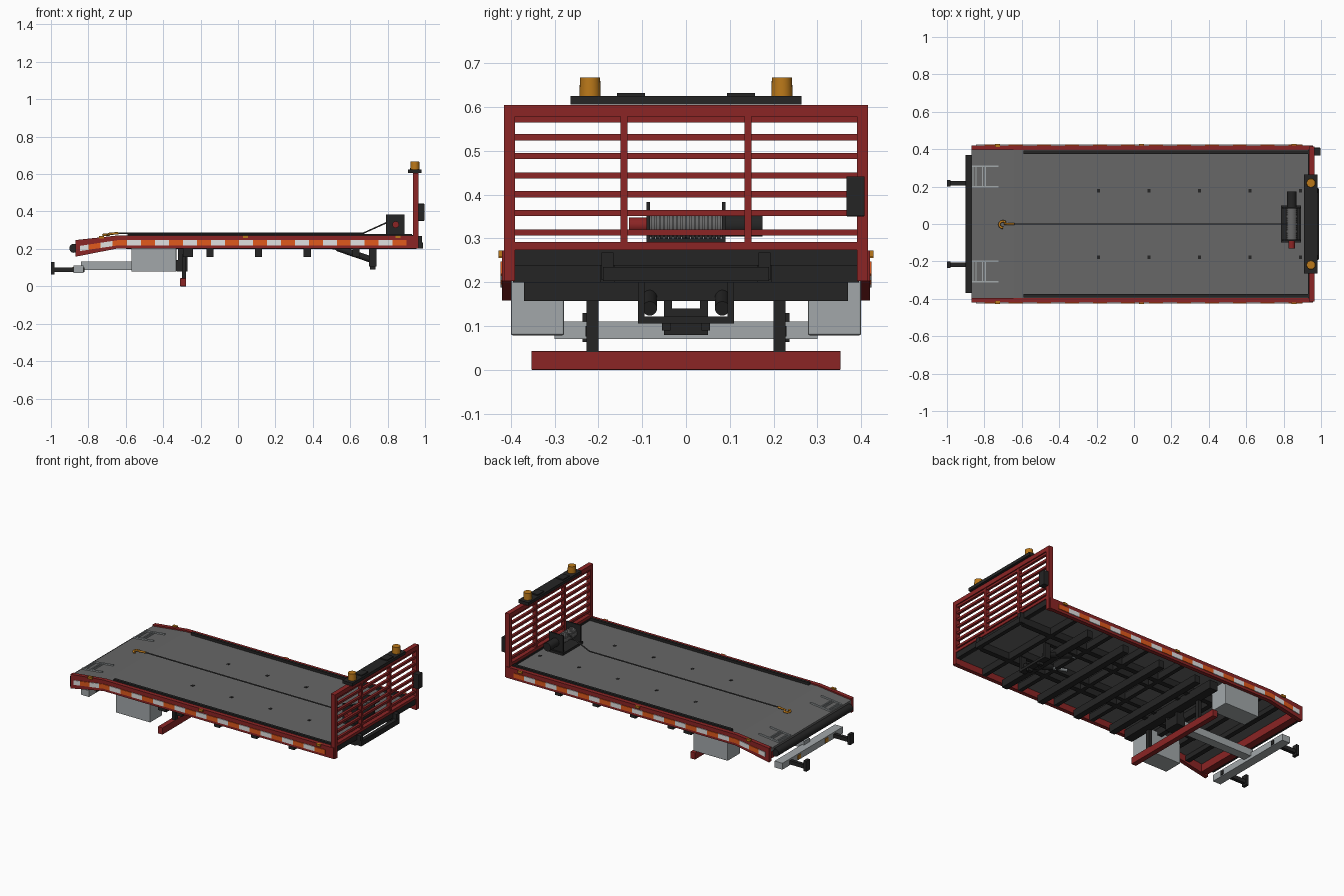
import bpy, bmesh, math
from mathutils import Vector, Matrix

if "Cube" in bpy.data.objects:
    bpy.data.objects.remove(bpy.data.objects["Cube"])


def material(name, r, g, b):
    m = bpy.data.materials.new(name)
    m.diffuse_color = (r, g, b, 1)
    m.use_nodes = True
    m.node_tree.nodes["Principled BSDF"].inputs["Base Color"].default_value = m.diffuse_color
    return m


RED = material("red paint", 0.26, 0.018, 0.018)
BLACK = material("black steel", 0.018, 0.018, 0.018)
DECK = material("deck grey", 0.135, 0.135, 0.135)
LIGHT = material("light grey metal", 0.36, 0.39, 0.40)
AMBER = material("amber", 0.50, 0.19, 0.01)
ORANGE = material("reflective orange", 0.75, 0.10, 0.012)
WHITE = material("reflective white", 0.75, 0.75, 0.75)
WIRE = material("wire rope grey", 0.06, 0.06, 0.06)


class Part:
    """Collects simple solids into one object."""
    def __init__(self, name, mat):
        self.name, self.mat, self.bm = name, mat, bmesh.new()

    def box(self, x0, x1, y0, y1, z0, z1):
        m = Matrix.Translation(((x0 + x1) / 2, (y0 + y1) / 2, (z0 + z1) / 2))
        m = m @ Matrix.Diagonal((x1 - x0, y1 - y0, z1 - z0, 1))
        bmesh.ops.create_cube(self.bm, size=1, matrix=m)
        return self

    def pair(self, x0, x1, y0, y1, z0, z1):
        self.box(x0, x1, y0, y1, z0, z1)
        return self.box(x0, x1, -y1, -y0, z0, z1)

    def rod(self, p, q, r, n=20, r2=None):
        p, q = Vector(p), Vector(q)
        d = q - p
        m = Matrix.Translation((p + q) / 2) @ d.to_track_quat('Z', 'Y').to_matrix().to_4x4()
        bmesh.ops.create_cone(self.bm, cap_ends=True, segments=n, radius1=r,
                              radius2=r if r2 is None else r2, depth=d.length, matrix=m)
        return self

    def prism(self, pts, y0, y1):
        a = [self.bm.verts.new((x, y0, z)) for x, z in pts]
        b = [self.bm.verts.new((x, y1, z)) for x, z in pts]
        self.bm.faces.new(a)
        self.bm.faces.new(b[::-1])
        for i in range(len(a)):
            j = (i + 1) % len(a)
            self.bm.faces.new((a[j], a[i], b[i], b[j]))
        return self

    def done(self, bevel=0, smooth=False):
        bmesh.ops.recalc_face_normals(self.bm, faces=self.bm.faces)
        me = bpy.data.meshes.new(self.name)
        self.bm.to_mesh(me)
        self.bm.free()
        me.materials.append(self.mat)
        ob = bpy.data.objects.new(self.name, me)
        bpy.context.collection.objects.link(ob)
        if bevel:
            mod = ob.modifiers.new("bevel", 'BEVEL')
            mod.width, mod.segments = bevel, 2
        if smooth:
            bpy.context.view_layer.objects.active = ob
            ob.select_set(True)
            bpy.ops.object.shade_smooth_by_angle(angle=math.radians(35))
            ob.select_set(False)
        return ob


def tube(name, pts, r, mat):
    cu = bpy.data.curves.new(name, 'CURVE')
    cu.dimensions, cu.bevel_depth, cu.bevel_resolution, cu.use_fill_caps = '3D', r, 2, True
    sp = cu.splines.new('POLY')
    sp.points.add(len(pts) - 1)
    for p, co in zip(sp.points, pts):
        p.co = (*co, 1)
    cu.materials.append(mat)
    bpy.context.collection.objects.link(bpy.data.objects.new(name, cu))


# deck plate with sloping tail
Part("deck", DECK).prism([(-.87, .238), (-.64, .264), (.935, .264), (.935, .242),
                          (-.64, .242), (-.87, .216)], -.397, .397).done()

# side rails, tail plate and roller
rail = [(-.87, .158), (-.64, .203), (.957, .203), (.957, .272), (-.64, .272), (-.87, .247)]
rails = Part("side_rails", RED)
for s in (-1, 1):
    rails.prism(rail, s * .395, s * .42)
rails.done()
Part("tail_plate", RED).box(-.865, -.82, -.395, .395, .17, .218).done()
Part("tail_roller", BLACK).rod((-.878, -.37, .203), (-.878, .37, .203), .024).done(smooth=True)
Part("deck_edge_strips", BLACK).pair(-.59, .93, .375, .392, .26, .28).done()

# reflective tape along both sides
tapes = (Part("white_tape", WHITE), Part("orange_tape", ORANGE))


def mid(x):
    return .233 if x > -.64 else .233 + (x + .64) * .15


edges = [-.845, -.80, -.735, -.67, -.64, -.594] + [-.594 + .0748 * i for i in range(1, 21)]
for i, (a, b) in enumerate(zip(edges, edges[1:])):
    k = (0, 1, 0, 1, 1)[i] if i < 5 else (i + 1) % 2
    for s in (-1, 1):
        tapes[k].prism([(a, mid(a) - .014), (b, mid(b) - .014), (b, mid(b) + .014),
                        (a, mid(a) + .014)], s * .419, s * .424)
for t in tapes:
    t.done()

# amber side markers and lift-bar markers
mk = Part("side_markers", AMBER)
for x, z in ((-.73, .262), (.04, .265), (.855, .265)):
    mk.pair(x - .014, x + .014, .412, .428, z - .007, z + .007)
mk.pair(-.884, -.878, .12, .15, .078, .102)
mk.done()

# tie-down slots in the deck
sl = Part("tie_down_slots", BLACK)
for i in range(5):
    x = -.19 + .27 * i
    sl.pair(x - .008, x + .008, .168, .186, .262, .266)
sl.done()

# tail key-slot trays, following the slope
tr = Part("tail_trays", LIGHT)


def top(x):
    return .264 + (x + .64) * .113


for s in (-1, 1):
    for y in (.20, .31):
        tr.prism([(-.865, top(-.865)), (-.725, top(-.725)), (-.725, top(-.725) + .008),
                  (-.865, top(-.865) + .008)], s * (y - .004), s * (y + .004))
    for x in (-.86, -.845, -.81, -.795):
        tr.box(x - .003, x + .003, s * .255 - .055, s * .255 + .055, top(x) - .002, top(x) + .007)
tr.done()

# headboard frame, posts and slats
hb = Part("headboard_frame", RED)
hb.pair(.935, .965, .39, .415, .203, .605)
hb.box(.935, .965, -.39, .39, .578, .605).box(.935, .965, -.39, .39, .274, .292)
hb.pair(.938, .962, .134, .15, .285, .58)
hb.done()
ht = Part("headboard_slats", RED)
for z in (.572, .531, .488, .444, .401, .358, .314):
    ht.box(.942, .958, -.39, .39, z - .007, z + .007)
ht.done()
Part("front_beam", BLACK).box(.93, .96, -.397, .397, .238, .274).done()
Part("front_bumper_bar", BLACK).box(.965, .99, -.19, .19, .203, .235).pair(
    .955, .985, .165, .193, .205, .268).done()
Part("control_box", BLACK).box(.96, .997, .366, .408, .35, .442).done(bevel=.003)

# light bar and beacons
Part("light_bar", BLACK).box(.91, .98, -.264, .264, .606, .625).pair(
    .92, .97, .094, .157, .62, .632).done()
be = Part("beacons", AMBER)
for s in (-1, 1):
    be.rod((.946, s * .219, .622), (.946, s * .219, .667), .0245, 24, .023)
be.done(smooth=True)

# winch
Part("winch_frame", BLACK).pair(.79, .89, .082, .09, .264, .383).box(
    .785, .892, -.1, .1, .262, .278).box(.875, .888, -.085, .085, .28, .30).done()
dr = Part("winch_drum", DECK).rod((.843, -.083, .328), (.843, .083, .328), .026)
for i in range(16):
    y = -.075 + .01 * i
    dr.rod((.843, y - .004, .328), (.843, y + .004, .328), .031)
dr.done(smooth=True)
Part("winch_motor", BLACK).rod((.843, .088, .33), (.843, .175, .33), .026).done(smooth=True)
Part("winch_gear_cap", RED).rod((.843, -.13, .33), (.843, -.088, .33), .018).done(smooth=True)

# cable and hook
tube("winch_cable", [(.82, 0, .352), (.67, 0, .284), (-.645, 0, .284)], .004, WIRE)
hook = [(-.64, 0, .284), (-.69, 0, .28)]
hook += [(-.70 + .02 * math.cos(a), -.003 + .018 * math.sin(a), .275)
         for a in [math.radians(60 + 30 * i) for i in range(8)]]
tube("tow_hook", hook, .0065, AMBER)

# under-deck frame
cm = Part("crossmembers", BLACK)
for x in (-.15, .11, .37, .63):
    cm.box(x - .019, x + .019, -.37, .37, .157, .203)
    cm.box(x + .115, x + .14, -.395, .395, .20, .243)
cm.box(-.295, -.24, -.37, .37, .157, .21)
for x in (-.72, -.58, -.42):
    cm.box(x - .015, x + .015, -.395, .395, .20, .243 if x > -.7 else .23)
cm.done()
Part("long_beams", BLACK).pair(-.60, .955, .163, .195, .2, .243).pair(
    -.30, .74, .09, .115, .2, .243).done()

# tilt cylinders and their hanger
Part("cylinder_hanger", BLACK).pair(.70, .74, .095, .11, .106, .21).box(
    .70, .74, -.11, .11, .106, .122).pair(.705, .735, .035, .055, .09, .108).done()
cy = Part("tilt_cylinders", BLACK)
ro = Part("tilt_rods", LIGHT)
for s in (-1, 1):
    cy.rod((.72, s * .083, .14), (.53, s * .083, .205), .017)
    ro.rod((.55, s * .083, .198), (.42, s * .083, .225), .009)
cy.done(smooth=True)
ro.done(smooth=True)

# tool boxes
Part("tool_boxes", LIGHT).pair(-.57, -.33, .278, .40, .079, .224).done(bevel=.004)

# rear under-run bar with hangers
Part("underrun_bar", RED).box(-.31, -.277, -.353, .353, 0, .043).done(bevel=.002)
Part("underrun_hangers", BLACK).pair(-.30, -.277, .2, .227, .03, .17).done()

# wheel lift: boom, crossbar, forks and pivot
Part("lift_boom", LIGHT).box(-.84, -.29, -.028, .028, .088, .133).done()
Part("lift_crossbar", LIGHT).box(-.88, -.825, -.30, .30, .07, .11).done()
Part("lift_pivot", BLACK).box(-.33, -.27, -.05, .05, .08, .14).pair(
    -.32, -.27, .032, .05, .10, .21).done()
Part("lift_forks", BLACK).pair(-1, -.82, .207, .229, .076, .10).pair(
    -1, -.982, .20, .236, .064, .13).done()
